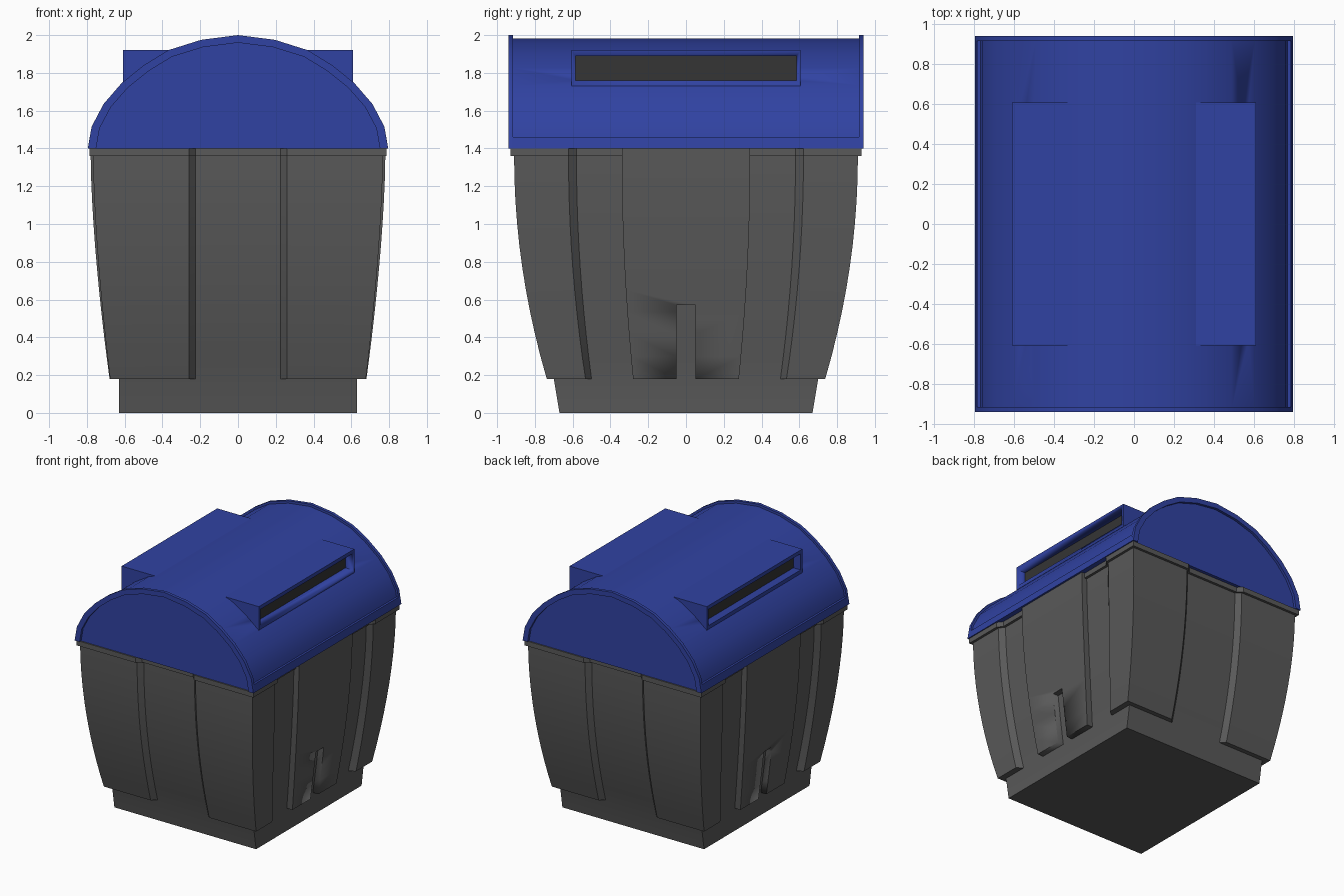
import bpy, bmesh, math

if "Cube" in bpy.data.objects:
    bpy.data.objects.remove(bpy.data.objects["Cube"])


def material(name, rgb):
    m = bpy.data.materials.new(name)
    m.diffuse_color = (*rgb, 1)
    m.use_nodes = True
    m.node_tree.nodes["Principled BSDF"].inputs["Base Color"].default_value = m.diffuse_color
    return m


BLUE = material("lid_blue", (0.03, 0.055, 0.36))
GREY = material("body_grey", (0.10, 0.10, 0.10))
DARK = material("slot_dark", (0.035, 0.035, 0.035))


def loft(name, rings, mat, mirror=None):
    """Closed solid through equal-length rings of points, optionally mirrored."""
    bm = bmesh.new()
    rows = [[bm.verts.new(p) for p in ring] for ring in rings]
    n = len(rows[0])
    for a, b in zip(rows, rows[1:]):
        for i in range(n):
            j = (i + 1) % n
            bm.faces.new((a[i], a[j], b[j], b[i]))
    bm.faces.new(rows[0])
    bm.faces.new(rows[-1])
    bmesh.ops.recalc_face_normals(bm, faces=bm.faces)
    me = bpy.data.meshes.new(name)
    bm.to_mesh(me)
    bm.free()
    ob = bpy.data.objects.new(name, me)
    bpy.context.collection.objects.link(ob)
    me.materials.append(mat)
    bpy.ops.object.select_all(action='DESELECT')
    ob.select_set(True)
    bpy.context.view_layer.objects.active = ob
    bpy.ops.object.shade_smooth_by_angle(angle=math.radians(28))
    if mirror:
        mod = ob.modifiers.new("mirror", 'MIRROR')
        mod.use_axis = mirror
        mod.use_mirror_merge = False
    return ob


def box(name, x, y, z, mat, mirror=None):
    return loft(name, [[(x[0], y[0], h), (x[1], y[0], h), (x[1], y[1], h), (x[0], y[1], h)]
                       for h in z], mat, mirror)


def cut(ob, cutter):
    cutter.hide_render = True
    cutter.hide_viewport = True
    mod = ob.modifiers.new("cut", 'BOOLEAN')
    mod.operation = 'DIFFERENCE'
    mod.solver = 'EXACT'
    mod.object = cutter


# Bulging body profile: u is 1 at the foot of the panels, 0 at the rim
def u(z):
    return min(1, max(0, (1.36 - z) / 1.18))


def bulge(top, drop, power):
    return lambda z: top - drop * u(z) ** power


core_x, core_y = bulge(.735, .105, 1.6), bulge(.875, .175, 2)
corner_x, corner_y = bulge(.767, .09, 1.6), bulge(.91, .173, 2)
wall_in, wall_out = bulge(.58, .08, 2), bulge(.622, .09, 2)
levels = [(.18 + 1.18 * i / 10, 0) for i in range(11)]
rim = [(1.36, .02), (1.40, .02)]


# Inner tub with straight base and rim
def core_ring(z, o):
    x, y = core_x(z) + o, core_y(z) + o
    if z == 0:
        y = .67
    return [(-x, -y, z), (x, -y, z), (x, y, z), (-x, y, z)]


loft("tub", [core_ring(z, o) for z, o in [(0, 0)] + levels + rim], GREY)


# Four raised corner panels with sloped edges
def corner_ring(z, o):
    x, y, cx, cy = corner_x(z) + o, corner_y(z) + o, core_x(z) + o, core_y(z) + o
    a, b = wall_in(z), wall_out(z)
    return [(.225, a, z), (.225, cy, z), (.26, y, z), (x, y, z), (x, b, z), (cx, a, z)]


loft("corner_panel", [corner_ring(z, o) for z, o in levels + rim], GREY, (True, True, False))

# Raised centre panels on both sides, notched at the foot
panel_x, panel_y = bulge(.78, .10, 1.6), bulge(.34, .06, 2)
rings = []
for z, _ in levels + [(1.40, 0)]:
    x, y = panel_x(z), panel_y(z)
    rings.append([(.5, -y, z), (x, -y, z), (x, y, z), (.5, y, z)])
side_panel = loft("side_panel", rings, GREY, (True, False, False))
cut(side_panel, box("notch_cutter", (-1, 1), (-.05, .05), (.1, .57), GREY))

# Lid arch: half profile, mirrored to the full arch
half = [(.795, 1.40), (.775, 1.515), (.712, 1.635), (.617, 1.745),
        (.50, 1.84), (.37, 1.92), (.195, 1.975)]
arch = half + [(0, 2.0)] + [(-x, z) for x, z in reversed(half)]


def scaled(sx, sz):
    return [(x * sx, 1.4 + (z - 1.4) * sz) for x, z in arch]


barrel_profile = scaled(.98, .968)
barrel = loft("lid_barrel", [[(x, y, z) for x, z in barrel_profile] for y in (-.92, .92)], BLUE)

# Raised arch lips at both ends
lip = arch + scaled(.945, .933)[::-1]
loft("lid_end_lip", [[(x, y, z) for x, z in lip] for y in (.915, .94)], BLUE, (False, True, False))

# Raised band along both lower edges
band = [(.74, 1.40), (.795, 1.40), (.785, 1.46), (.74, 1.46)]
loft("lid_edge_band", [[(x, y, z) for x, z in band] for y in (-.92, .92)], BLUE, (True, False, False))

# Hopper box through the lid with a recessed slot on each side
hopper = box("hopper", (-.61, .61), (-.607, .607), (1.73, 1.92), BLUE)
slot = box("slot_cutter", (.54, .75), (-.585, .585), (1.76, 1.89), BLUE, (True, False, False))
cut(hopper, slot)
cut(barrel, slot)
box("slot_back", (.53, .545), (-.585, .585), (1.76, 1.89), DARK, (True, False, False))
